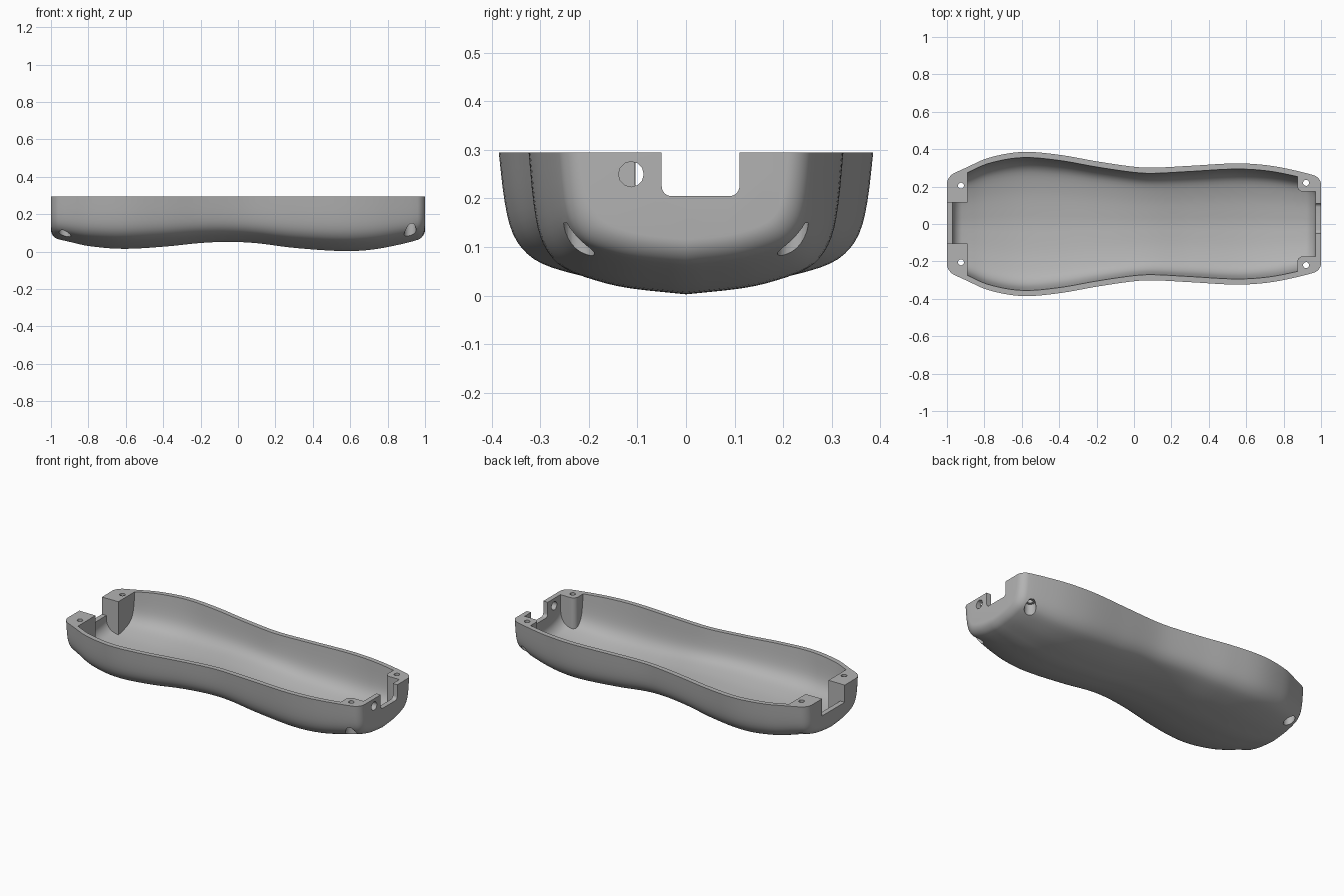
import bpy, bmesh, math
from mathutils import Vector, Matrix

if "Cube" in bpy.data.objects:
    bpy.data.objects.remove(bpy.data.objects["Cube"], do_unlink=True)

grey = bpy.data.materials.new("plain grey")
grey.use_nodes = True
COLOUR = (0.45, 0.45, 0.45, 1)
grey.diffuse_color = COLOUR
grey.node_tree.nodes["Principled BSDF"].inputs["Base Color"].default_value = COLOUR

TOP, WALL = 0.295, 0.03
# Half width of the rim and height of the keel along the length
WIDTH = [(-1, .255), (-.9, .3), (-.78, .353), (-.6, .385), (-.4, .37), (-.2, .335), (0, .306),
         (.1, .301), (.3, .311), (.55, .324), (.72, .313), (.88, .282), (1, .25)]
KEEL = [(-1, .075), (-.9, .052), (-.8, .03), (-.62, .015), (-.4, .026), (-.2, .046), (-.05, .052),
        (.1, .045), (.3, .02), (.56, .003), (.72, .011), (.9, .046), (1, .075)]
# Half cross-section as fractions of half width and height
SECTION = [(0, 0), (.34, .04), (.55, .09), (.75, .17), (.86, .27), (.93, .42), (.97, .65), (1, 1)]


def smooth(points, x):
    """Smooth curve through the points."""
    n = len(points) - 1
    i = max(k for k in range(n) if k == 0 or points[k][0] <= x)

    def slope(k):
        a, b = points[max(k - 1, 0)], points[min(k + 1, n)]
        return (b[1] - a[1]) / (b[0] - a[0])
    (x0, y0), (x1, y1) = points[i], points[i + 1]
    h, t = x1 - x0, (x - x0) / (x1 - x0)
    return (y0 * (1 + 2 * t) * (1 - t) ** 2 + h * slope(i) * t * (1 - t) ** 2
            + y1 * t * t * (3 - 2 * t) + h * slope(i + 1) * t * t * (t - 1))


def half_section(steps=20):
    """Evenly spaced points along the smoothed cross-section."""
    last = len(SECTION) - 1
    u = [(i, p[0]) for i, p in enumerate(SECTION)]
    v = [(i, p[1]) for i, p in enumerate(SECTION)]
    return [(smooth(u, last * k / steps), smooth(v, last * k / steps)) for k in range(steps + 1)]


def finish(bm, name):
    bmesh.ops.recalc_face_normals(bm, faces=bm.faces)
    mesh = bpy.data.meshes.new(name)
    bm.to_mesh(mesh)
    bm.free()
    mesh.materials.append(grey)
    obj = bpy.data.objects.new(name, mesh)
    bpy.context.collection.objects.link(obj)
    return obj


def loft(name, offset, radius, rise):
    """Hull offset inwards, with rounded ends; rise lifts the top edge."""
    bm = bmesh.new()
    end = 1 - offset
    near = [radius * (1 - math.cos(math.pi / 2 * k / 8)) for k in range(8)]
    middle = [radius + (2 * end - 2 * radius) * k / 56 for k in range(57)]
    stations = near + middle + [2 * end - d for d in reversed(near)]
    half = half_section()
    rings = []
    for s in stations:
        x, d = s - end, min(s, 2 * end - s, radius)
        inset = offset + radius - math.sqrt(max(radius ** 2 - (radius - d) ** 2, 0))
        w, low = smooth(WIDTH, x) - inset, smooth(KEEL, x) + inset
        side = [(u * w, low + v * (TOP - low)) for u, v in half]
        if rise:
            side.append((w, TOP + rise))
        ring = [(-y, z) for y, z in reversed(side[1:])] + side
        rings.append([bm.verts.new((x, y, z)) for y, z in ring])
    for a, b in zip(rings, rings[1:]):
        for k in range(len(a)):
            j = (k + 1) % len(a)
            bm.faces.new((a[k], a[j], b[j], b[k]))
    bm.faces.new(rings[0])
    bm.faces.new(rings[-1])
    return finish(bm, name)


def box(name, low, high, axis=0, round_edges=0, keep=None):
    """Box between two corners; edges along an axis that pass the test are rounded."""
    bm = bmesh.new()
    bmesh.ops.create_cube(bm, size=1)
    low, high = Vector(low), Vector(high)
    for v in bm.verts:
        v.co = (low + high) / 2 + v.co * (high - low)
    if round_edges:
        edges = [e for e in bm.edges
                 if abs((e.verts[0].co - e.verts[1].co).normalized()[axis]) > .9
                 and keep((e.verts[0].co + e.verts[1].co) / 2)]
        bmesh.ops.bevel(bm, geom=edges, offset=round_edges, segments=6,
                        affect='EDGES', profile=.5)
    return finish(bm, name)


def cylinder(name, centre, radius, length, along_x=False, sides=24):
    bm = bmesh.new()
    turn = Matrix.Rotation(math.pi / 2, 4, 'Y') if along_x else Matrix()
    bmesh.ops.create_cone(bm, cap_ends=True, segments=sides, radius1=radius, radius2=radius,
                          depth=length, matrix=Matrix.Translation(centre) @ turn)
    return finish(bm, name)


def cut(target, cutter):
    mod = target.modifiers.new("cut", 'BOOLEAN')
    mod.operation, mod.solver, mod.object = 'DIFFERENCE', 'EXACT', cutter
    bpy.context.view_layer.objects.active = target
    bpy.ops.object.modifier_apply(modifier=mod.name)
    bpy.data.objects.remove(cutter, do_unlink=True)


# Hull and its hollow; the hollow leaves out the corner screw blocks
shell = loft("handle_shell", 0, .04, 0)
hollow = loft("hollow", WALL, .05, .1)
for side in (-1, 1):
    inner = .115 if side > 0 else -.105
    cut(hollow, box("rear_block", (-1.2, min(inner, side), -.1), (-.89, max(inner, side), .6)))
    y = sorted((side * .173, side))
    cut(hollow, box("front_block", (.873, y[0], -.1), (1.2, y[1], .6), 2, .03,
                    lambda c: c.x < 1 and abs(c.y) < .5))
cut(shell, hollow)

# Cable notches in both end walls
cut(shell, box("rear_notch", (-1.1, -.104, .19), (-.93, .114, .5)))
cut(shell, box("front_notch", (.93, -.05, .205), (1.1, .11, .5), 0, .02, lambda c: c.z < .3))

# Round opening beside the front notch
cut(shell, cylinder("end_hole", (1, -.113, .25), .026, .2, True, 12))

# Screw holes with wide recesses underneath
for x, y in ((-.925, .205), (.92, .22)):
    for side in (-1, 1):
        cut(shell, cylinder("screw_hole", (x, side * y, .2), .016, .6))
        cut(shell, cylinder("screw_recess", (x, side * y, .05), .032, .2))

bpy.ops.object.select_all(action='DESELECT')
shell.select_set(True)
bpy.context.view_layer.objects.active = shell
bpy.ops.object.shade_smooth_by_angle(angle=math.radians(30))
